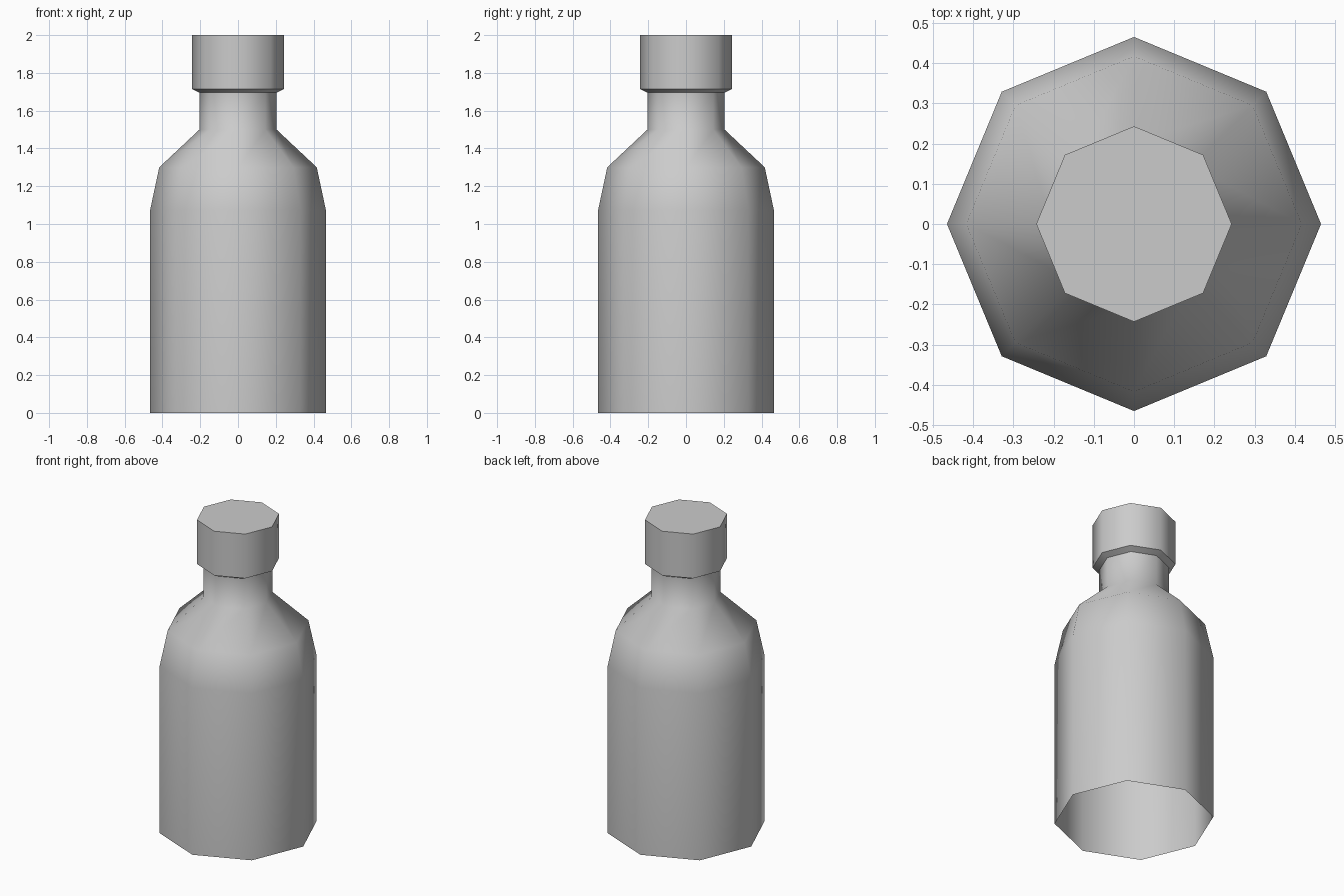
import bpy
import bmesh
from math import cos, sin, pi, radians

SIDES = 8

cube = bpy.data.objects.get("Cube")
if cube:
    bpy.data.objects.remove(cube, do_unlink=True)

grey = bpy.data.materials.new("plain grey")
grey.use_nodes = True
colour = (0.6, 0.6, 0.6, 1)
grey.diffuse_color = colour
grey.node_tree.nodes["Principled BSDF"].inputs["Base Color"].default_value = colour


def lathe(name, profile, cap_top=False):
    """Turn a (radius, height) profile into an eight-sided shell."""
    bm = bmesh.new()
    rings = [[bm.verts.new((r * cos(2 * pi * i / SIDES), r * sin(2 * pi * i / SIDES), z))
              for i in range(SIDES)] for r, z in profile]
    for low, high in zip(rings, rings[1:]):
        for i in range(SIDES):
            j = (i + 1) % SIDES
            bm.faces.new((low[i], low[j], high[j], high[i]))
    if cap_top:
        bm.faces.new(rings[-1])
    mesh = bpy.data.meshes.new(name)
    bm.to_mesh(mesh)
    bm.free()
    mesh.materials.append(grey)
    obj = bpy.data.objects.new(name, mesh)
    bpy.context.collection.objects.link(obj)
    bpy.ops.object.select_all(action='DESELECT')
    obj.select_set(True)
    bpy.context.view_layer.objects.active = obj
    bpy.ops.object.shade_smooth_by_angle(angle=radians(55))
    return obj


# Bottle shell, open underneath, with shoulder and neck
lathe("bottle_body", [(0.465, 0), (0.465, 1.075), (0.417, 1.3), (0.204, 1.5), (0.204, 1.695)])
# Cap with a bevelled underside
lathe("bottle_cap", [(0.204, 1.695), (0.243, 1.715), (0.243, 2)], cap_top=True)
